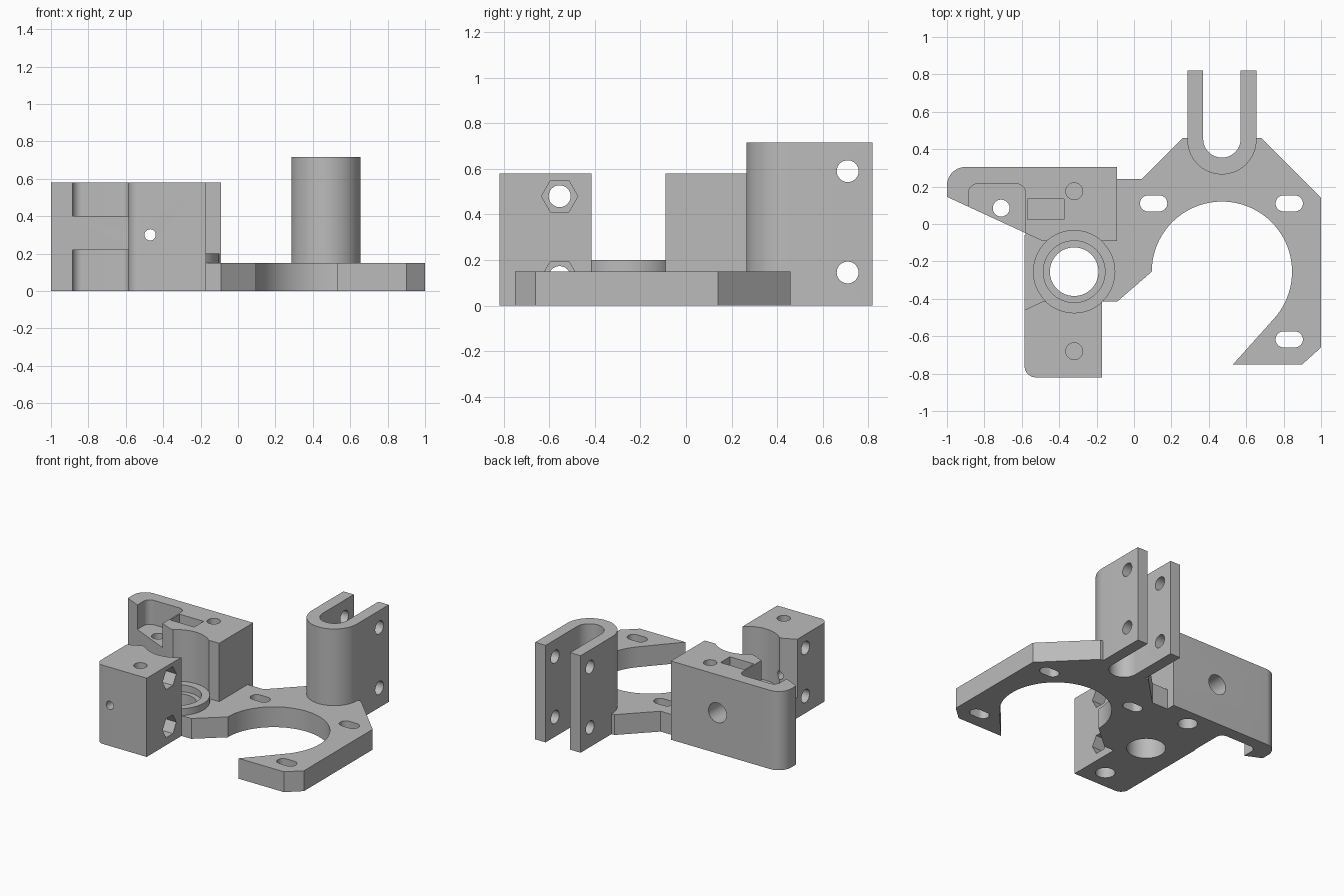
import bpy, bmesh
from math import cos, sin, radians

cube = bpy.data.objects.get("Cube")
if cube:
    bpy.data.objects.remove(cube, do_unlink=True)

grey = bpy.data.materials.new("plain grey")
grey.use_nodes = True
grey.diffuse_color = (0.5, 0.5, 0.5, 1)
grey.node_tree.nodes["Principled BSDF"].inputs["Base Color"].default_value = (0.5, 0.5, 0.5, 1)

AXES = {"x": lambda u, v, w: (w, u, v),
        "y": lambda u, v, w: (u, w, v),
        "z": lambda u, v, w: (u, v, w)}


def arc(cx, cy, r, start, end, n=16):
    angles = [radians(start + (end - start) * i / n) for i in range(n + 1)]
    return [(cx + r * cos(a), cy + r * sin(a)) for a in angles]


def circle(cx, cy, r, n=48):
    return arc(cx, cy, r, 0, 360, n)[:-1]


def box(x0, x1, y0, y1):
    return [(x0, y0), (x1, y0), (x1, y1), (x0, y1)]


def prism(name, outline, low, high, axis="z"):
    """Extrude a closed outline along an axis."""
    place = AXES[axis]
    bm = bmesh.new()
    face = bm.faces.new([bm.verts.new(place(u, v, low)) for u, v in outline])
    new = bmesh.ops.extrude_face_region(bm, geom=[face])["geom"]
    bmesh.ops.translate(bm, vec=place(0, 0, high - low),
                        verts=[g for g in new if isinstance(g, bmesh.types.BMVert)])
    bmesh.ops.recalc_face_normals(bm, faces=bm.faces)
    mesh = bpy.data.meshes.new(name)
    bm.to_mesh(mesh)
    bm.free()
    mesh.materials.append(grey)
    obj = bpy.data.objects.new(name, mesh)
    bpy.context.collection.objects.link(obj)
    return obj


def cut(targets, outline, low, high, axis="z"):
    """Subtract a prism from each target part, then discard it."""
    cutter = prism("cutter", outline, low, high, axis)
    cutter.hide_render = True
    for obj in targets:
        mod = obj.modifiers.new("cut", "BOOLEAN")
        mod.operation, mod.solver, mod.object = "DIFFERENCE", "EXACT", cutter
        bpy.context.view_layer.objects.active = obj
        bpy.ops.object.modifier_apply(modifier=mod.name)
    bpy.data.objects.remove(cutter, do_unlink=True)


BASE, TOP = 0.15, 0.58
ROD_X, ROD_Y = -0.32, -0.255
back_corner = arc(-0.9, 0.205, 0.1, 90, 180)
front_corner = arc(-0.525, -0.76, 0.06, 270, 180)

# Base plate with the open motor ring
plate = prism("base_plate",
              [(-0.09, 0.305), (-0.09, 0.24), (0.04, 0.24), (0.26, 0.46), (0.68, 0.46),
               (1, 0.14), (1, -0.66), (0.9, -0.75), (0.53, -0.75)]
              + arc(0.47, -0.255, 0.375, -42, 180, 56)
              + [(-0.09, -0.415), (-0.17, -0.415), (-0.17, -0.82)] + front_corner
              + [(-0.585, -0.046), (-1, 0.145)] + back_corner[::-1], 0, BASE)

# Blocks behind and in front of the rod
back = prism("back_block", [(-0.09, -0.09), (-0.09, 0.305)] + back_corner
             + [(-1, 0.145), (-0.49, -0.09)], BASE, TOP)
front = prism("front_block", [(-0.17, -0.82), (-0.17, -0.415), (-0.49, -0.415),
                              (-0.585, -0.46)] + front_corner[::-1], BASE, TOP)

# Upright U-shaped clamp
u_outer = arc(0.47, 0.45, 0.185, 180, 360, 32) + [(0.655, 0.82)]
u_inner = [(0.57, 0.82)] + arc(0.47, 0.455, 0.1, 360, 180, 32) + [(0.37, 0.82)]
clamp = prism("u_clamp", u_outer + u_inner + [(0.285, 0.82)], 0, 0.715)
cut([plate], u_outer + [(0.285, 0.82)], -0.1, 1)
for z in (0.145, 0.59):
    cut([clamp], circle(0.71, z, 0.048), 0.2, 0.8, "x")

# Rod seat: clearance in the blocks, raised ring, through hole
cut([back, front], circle(ROD_X, ROD_Y, 0.22, 64), 0.1, 1)
ring = prism("rod_seat_ring", circle(ROD_X, ROD_Y, 0.22, 64), BASE, 0.2)
cut([ring], circle(ROD_X, ROD_Y, 0.165, 64), 0.1, 0.3)
cut([plate], circle(ROD_X, ROD_Y, 0.13, 64), -0.1, 0.3)

# Motor mounting slots
for x, y in ((0.105, 0.11), (0.83, 0.11), (0.83, -0.617)):
    cut([plate], arc(x + 0.03, y, 0.043, -90, 90) + arc(x - 0.03, y, 0.043, 90, 270), -0.1, 0.3)

# Upper and lower pockets in the wedge end, joined by a screw hole
pocket = ([(-0.885, -0.06), (-0.58, -0.06)] + arc(-0.63, 0.165, 0.05, 0, 90)
          + arc(-0.835, 0.165, 0.05, 90, 180))
cut([back], pocket, 0.4, 0.7)
cut([plate, back], pocket, -0.1, 0.22)
cut([back], circle(-0.71, 0.085, 0.045), 0.1, 0.5)

# Tensioner screw and its nut slot
cut([back], box(-0.57, -0.375, 0.025, 0.135), 0.2, 0.7)
cut([back], circle(-0.47, 0.3, 0.073), 0.08, 0.4, "y")
cut([back, front], circle(-0.47, 0.3, 0.03), -0.9, 0.08, "y")

# Vertical screw holes, wider from below, with a thin web between
for y, block in ((0.175, back), (-0.68, front)):
    cut([plate], circle(ROD_X, y, 0.066), -0.1, 0.14)
    cut([block], circle(ROD_X, y, 0.045), 0.16, 0.7)

# Cross bolts with hexagonal nut traps
for z in (0.125, 0.48):
    cut([plate, front], circle(-0.555, z, 0.048), -0.7, -0.1, "x")
    cut([plate, front], circle(-0.555, z, 0.08, 6), -0.27, -0.1, "x")

# Smooth the curved walls and keep the edges sharp
bpy.ops.object.select_all(action="DESELECT")
for obj in (plate, back, front, clamp, ring):
    obj.select_set(True)
bpy.context.view_layer.objects.active = plate
bpy.ops.object.shade_smooth_by_angle(angle=radians(25))
